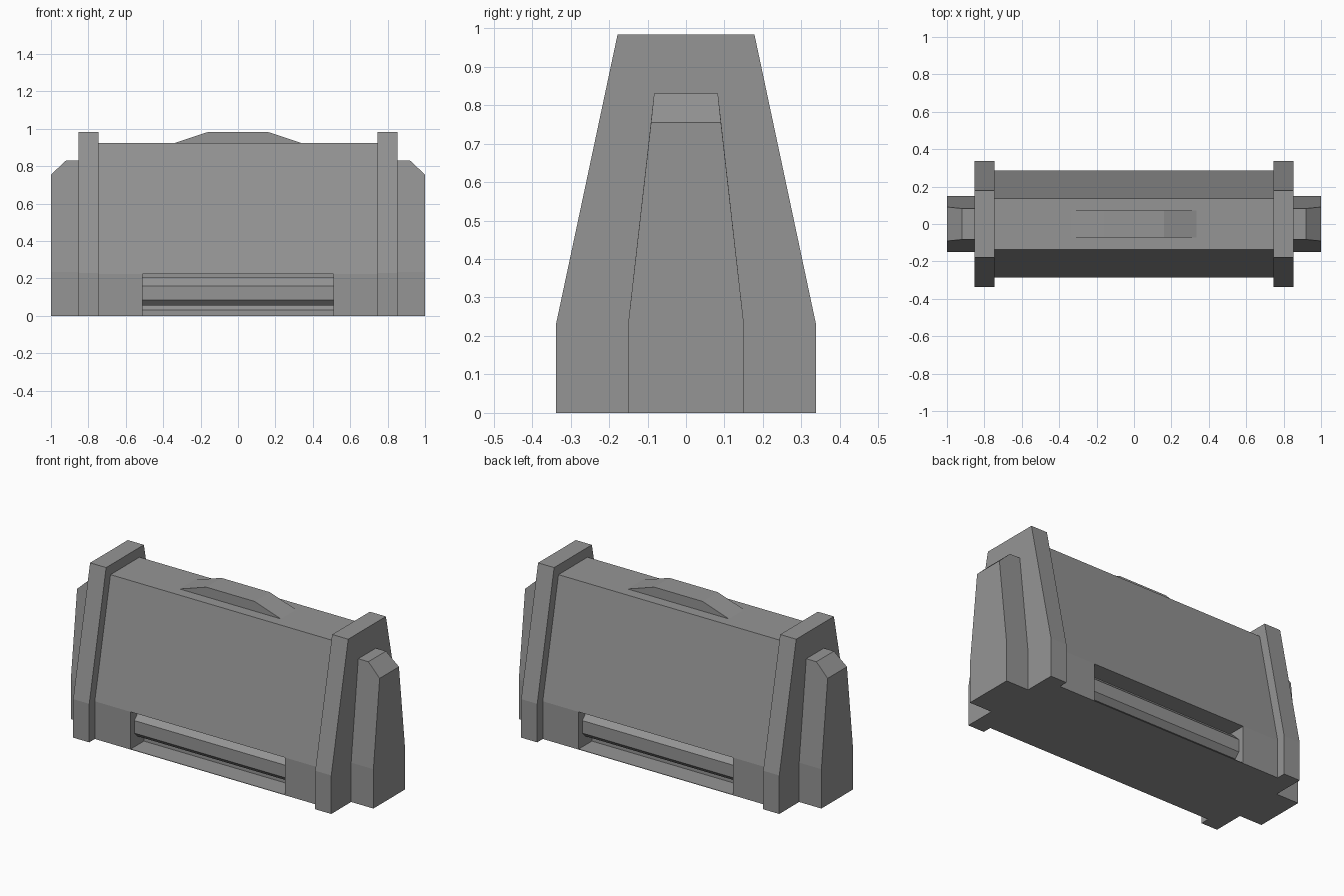
import bpy, bmesh

cube = bpy.data.objects.get("Cube")
if cube:
    bpy.data.objects.remove(cube, do_unlink=True)

grey = bpy.data.materials.new("concrete_grey")
grey.use_nodes = True
tone = (0.3, 0.3, 0.3, 1)
grey.diffuse_color = tone
grey.node_tree.nodes["Principled BSDF"].inputs["Base Color"].default_value = tone


def loft(name, sections):
    """Join equal-sized (x, [(y, z), ...]) outlines into a closed solid."""
    bm = bmesh.new()
    rings = [[bm.verts.new((x, y, z)) for y, z in pts] for x, pts in sections]
    n = len(rings[0])
    for a, b in zip(rings, rings[1:]):
        for i in range(n):
            j = (i + 1) % n
            bm.faces.new((a[i], a[j], b[j], b[i]))
    bm.faces.new(rings[0])
    bm.faces.new(rings[-1])
    bmesh.ops.recalc_face_normals(bm, faces=bm.faces)
    mesh = bpy.data.meshes.new(name)
    bm.to_mesh(mesh)
    bm.free()
    mesh.materials.append(grey)
    obj = bpy.data.objects.new(name, mesh)
    bpy.context.collection.objects.link(obj)
    return obj


def extrude(name, x0, x1, pts):
    return loft(name, [(x0, pts), (x1, pts)])


def tapered(*half):
    """Symmetric outline from (half width, height) points, bottom to top."""
    return [(-y, z) for y, z in half] + [(y, z) for y, z in reversed(half)]


# Main wall with a vertical foot and sloping faces
body = extrude("wall_body", -0.75, 0.75,
               tapered((0.285, 0), (0.285, 0.225), (0.137, 0.925)))

# Lower recess on each face, with a chamfered bar inside it
SLOT = 0.51
for side, label in ((-1, "front"), (1, "back")):
    recess = [(0.4, 0.003), (0.16, 0.003), (0.16, 0.03), (0.135, 0.055),
              (0.135, 0.225), (0.4, 0.225)]
    cutter = extrude(label + "_recess_cutter", -SLOT, SLOT,
                     [(side * y, z) for y, z in recess])
    cutter.hide_render = True
    cutter.hide_viewport = True
    cutter.display_type = 'WIRE'
    cut = body.modifiers.new(label + "_recess", 'BOOLEAN')
    cut.operation = 'DIFFERENCE'
    cut.solver = 'EXACT'
    cut.object = cutter
    bar = [(0.13, 0.055), (0.22, 0.055), (0.25, 0.085), (0.25, 0.16),
           (0.205, 0.205), (0.13, 0.205)]
    extrude(label + "_recess_bar", -SLOT, SLOT, [(side * y, z) for y, z in bar])

# Raised ridge on the top, sloped down at both ends
loft("top_ridge", [(x, tapered((0.072, 0.92), (0.072, z)))
                   for x, z in ((-0.335, 0.925), (-0.16, 0.983),
                                (0.16, 0.983), (0.335, 0.925))])

# End posts and the narrower buttresses outside them
for side, label in ((1, "left"), (-1, "right")):
    extrude(label + "_end_post", side * 0.747, side * 0.853,
            tapered((0.338, 0), (0.338, 0.23), (0.178, 0.983)))
    full = tapered((0.15, 0), (0.15, 0.235), (0.083, 0.83))
    low = tapered((0.15, 0), (0.15, 0.235), (0.091, 0.755))
    loft(label + "_buttress", [(side * 0.85, full), (side * 0.92, full),
                               (side * 1.0, low)])
